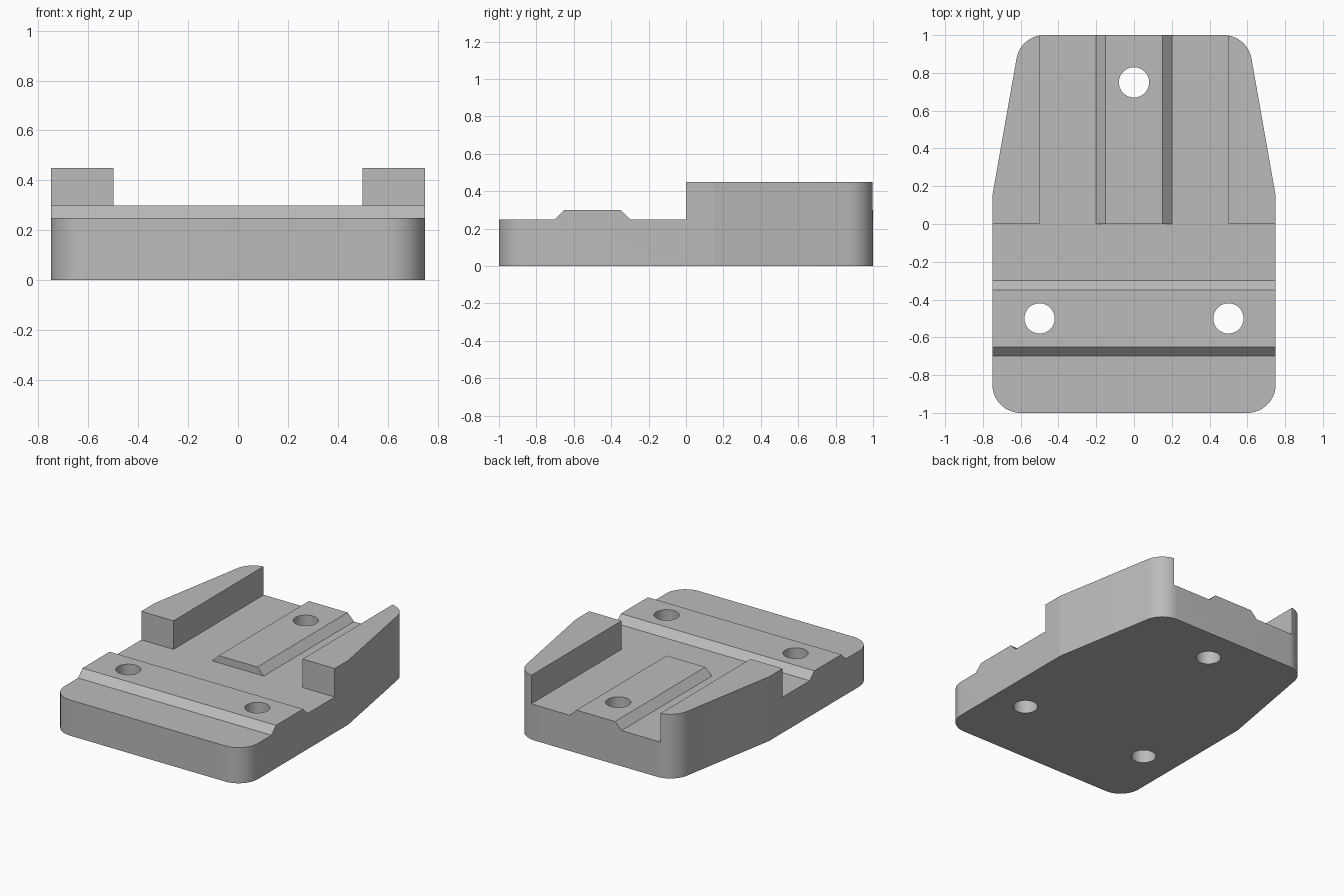
import bpy, bmesh
from math import radians, sin, cos, pi
from mathutils import Vector

cube = bpy.data.objects.get("Cube")
if cube:
    bpy.data.objects.remove(cube, do_unlink=True)

# One flat grey for the whole casting
grey = bpy.data.materials.new("plain grey")
grey.use_nodes = True
grey.diffuse_color = (0.5, 0.5, 0.5, 1)
grey.node_tree.nodes["Principled BSDF"].inputs["Base Color"].default_value = grey.diffuse_color


def prism(name, points, sweep):
    """Extrude a closed 3D outline along the sweep vector."""
    bm = bmesh.new()
    face = bm.faces.new([bm.verts.new(p) for p in points])
    top = bmesh.ops.extrude_face_region(bm, geom=[face])["geom"]
    bmesh.ops.translate(bm, vec=sweep, verts=[v for v in top if isinstance(v, bmesh.types.BMVert)])
    bmesh.ops.recalc_face_normals(bm, faces=bm.faces)
    mesh = bpy.data.meshes.new(name)
    bm.to_mesh(mesh)
    bm.free()
    mesh.materials.append(grey)
    obj = bpy.data.objects.new(name, mesh)
    bpy.context.collection.objects.link(obj)
    return obj


def fillet(before, corner, after, radius, steps=16):
    """Points of a round that replaces an outline corner."""
    corner = Vector(corner)
    a = (Vector(before) - corner).normalized()
    b = (Vector(after) - corner).normalized()
    half = a.angle(b) / 2
    centre = corner + (a + b).normalized() * radius / sin(half)
    reach = a * (radius / (sin(half) / cos(half)))
    u = (corner + reach - centre).normalized()
    v = (-a - u * (-a).dot(u)).normalized()
    sweep = pi - 2 * half
    return [centre + radius * (u * cos(sweep * i / steps) + v * sin(sweep * i / steps))
            for i in range(steps + 1)]


def cut(body, cutter):
    cutter.hide_render = True
    mod = body.modifiers.new("cut", 'BOOLEAN')
    mod.operation, mod.solver, mod.object = 'DIFFERENCE', 'EXACT', cutter
    bpy.context.view_layer.objects.active = body
    bpy.ops.object.modifier_apply(modifier=mod.name)
    bpy.data.objects.remove(cutter, do_unlink=True)


# Tapered block with rounded corners
front, bend, back = (0.75, -1, 0), (0.75, 0.15, 0), (0.6, 1, 0)
right_half = fillet((0, -1, 0), front, bend, 0.15)
right_half.append(Vector(bend))
right_half += fillet(bend, back, (0, 1, 0), 0.15)
left_half = [Vector((-p.x, p.y, 0)) for p in reversed(right_half)]
body = prism("base_block", right_half + left_half, (0, 0, 0.45))

# Front step, leaving the cross ridge
step = [(-1.1, 0.25), (-0.7, 0.25), (-0.65, 0.3), (-0.35, 0.3),
        (-0.3, 0.25), (0, 0.25), (0, 0.6), (-1.1, 0.6)]
cut(body, prism("front_step", [(-1, y, z) for y, z in step], (2, 0, 0)))

# Rear channel between the side walls, leaving the centre ridge
channel = [(-0.5, 0.25), (-0.2, 0.25), (-0.15, 0.3), (0.15, 0.3),
           (0.2, 0.25), (0.5, 0.25), (0.5, 0.6), (-0.5, 0.6)]
cut(body, prism("rear_channel", [(x, 0, z) for x, z in channel], (0, 1.1, 0)))

# Three through holes
for x, y in ((0, 0.75), (-0.5, -0.5), (0.5, -0.5)):
    ring = [(x + 0.08 * cos(2 * pi * i / 48), y + 0.08 * sin(2 * pi * i / 48), -0.1) for i in range(48)]
    cut(body, prism("hole", ring, (0, 0, 0.7)))

# Smooth the rounds only
bpy.ops.object.select_all(action='DESELECT')
body.select_set(True)
bpy.context.view_layer.objects.active = body
bpy.ops.object.shade_smooth_by_angle(angle=radians(8.5))
